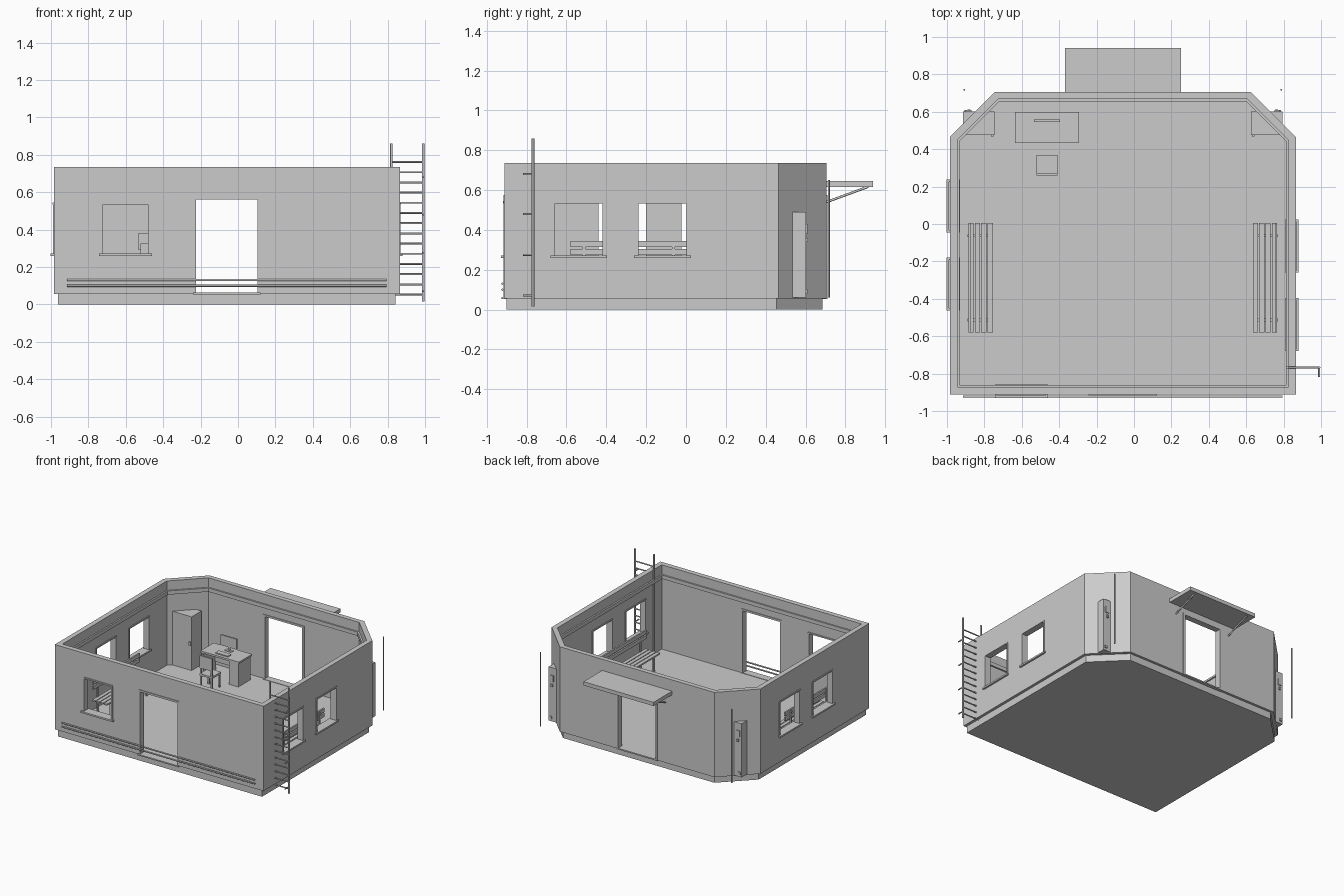
import bpy, bmesh, math
from mathutils import Vector

if "Cube" in bpy.data.objects:
    bpy.data.objects.remove(bpy.data.objects["Cube"])

grey = bpy.data.materials.new("plain_grey")
grey.diffuse_color = (0.6, 0.6, 0.6, 1)
grey.use_nodes = True
grey.node_tree.nodes["Principled BSDF"].inputs["Base Color"].default_value = grey.diffuse_color
CX = -0.06  # symmetry line of the building


def finish(name, bm):
    bmesh.ops.recalc_face_normals(bm, faces=bm.faces)
    me = bpy.data.meshes.new(name)
    bm.to_mesh(me)
    bm.free()
    me.materials.append(grey)
    ob = bpy.data.objects.new(name, me)
    bpy.context.collection.objects.link(ob)
    return ob


def boxes(name, items):
    """One object from boxes given as (x0, x1, y0, y1, z0, z1)."""
    bm = bmesh.new()
    for x0, x1, y0, y1, z0, z1 in items:
        vs = bmesh.ops.create_cube(bm, size=1)["verts"]
        for v in vs:
            v.co = Vector((x1 if v.co.x > 0 else x0, y1 if v.co.y > 0 else y0, z1 if v.co.z > 0 else z0))
    return finish(name, bm)


def rods(name, items, r, sides=8):
    """One object from round rods given as (start, end)."""
    bm = bmesh.new()
    for a, b in items:
        a, b = Vector(a), Vector(b)
        d = b - a
        vs = bmesh.ops.create_cone(bm, cap_ends=True, segments=sides, radius1=r, radius2=r, depth=d.length)["verts"]
        m = d.to_track_quat('Z', 'Y').to_matrix()
        for v in vs:
            v.co = m @ v.co + (a + b) / 2
    ob = finish(name, bm)
    for p in ob.data.polygons:
        p.use_smooth = len(p.vertices) == 4
    return ob


def mirror(items):
    return items + [(2 * CX - b, 2 * CX - a, *rest) for a, b, *rest in items]


def outline(hx, front, back, side_y, back_x):
    """Plan with chamfered back corners."""
    return [(CX - hx, front), (CX + hx, front), (CX + hx, side_y),
            (CX + back_x, back), (CX - back_x, back), (CX - hx, side_y)]


def slab(name, pts, z0, z1):
    bm = bmesh.new()
    f = bm.faces.new([bm.verts.new((x, y, z0)) for x, y in pts])
    ext = bmesh.ops.extrude_face_region(bm, geom=[f])["geom"]
    bmesh.ops.translate(bm, vec=(0, 0, z1 - z0), verts=[v for v in ext if isinstance(v, bmesh.types.BMVert)])
    return finish(name, bm)


def ring(name, outer, inner, z0, z1):
    bm = bmesh.new()
    n = len(outer)
    rows = [[bm.verts.new((x, y, z)) for x, y in pts]
            for pts, z in ((outer, z0), (outer, z1), (inner, z1), (inner, z0))]
    for k in range(4):
        a, b = rows[k], rows[(k + 1) % 4]
        for i in range(n):
            j = (i + 1) % n
            bm.faces.new((a[i], a[j], b[j], b[i]))
    return finish(name, bm)


# Footing, floor and outer walls
slab("footing", outline(0.903, -0.9, 0.685, 0.455, 0.67), 0, 0.056)
outer = outline(0.925, -0.912, 0.705, 0.465, 0.685)
inner = outline(0.885, -0.872, 0.667, 0.448, 0.667)
slab("floor", outline(0.9, -0.89, 0.68, 0.455, 0.67), 0.05, 0.06)
walls = ring("walls", outer, inner, 0.056, 0.735)
# Small ledge round the inside of the walls
ring("wall_ledge", outline(0.89, -0.877, 0.672, 0.45, 0.67),
     outline(0.873, -0.86, 0.655, 0.443, 0.66), 0.63, 0.66)
# Slim front corner strips
boxes("corner_strips", mirror([(-0.985, -0.96, -0.9, -0.89, 0.056, 0.735)]))

# Openings: (wall, centre along the wall)
windows = [("front", -0.602), ("right", -0.538), ("right", -0.118), ("left", 0.097), ("left", -0.32)]
FACE = {"front": (-0.912, -0.872), "back": (0.667, 0.705), "right": (0.825, 0.865), "left": (-0.985, -0.945)}


def on_wall(wall, u0, u1, d0, d1, z0, z1):
    """Box along a wall; d0 and d1 extend it past the wall's two faces."""
    a, b = FACE[wall]
    if wall in ("front", "back"):
        return (u0, u1, a - d0, b + d1, z0, z1)
    return (a - d0, b + d1, u0, u1, z0, z1)


cuts, frames, sills = [], [], []
W, T = 0.12, 0.012
for wall, c in windows:
    cuts.append(on_wall(wall, c - W, c + W, 0.05, 0.05, 0.272, 0.538))
    sills += [on_wall(wall, c - 0.142, c + 0.142, 0.018, 0.014, 0.26, 0.273),
              on_wall(wall, c - 0.128, c + 0.128, 0.006, 0.006, 0.534, 0.545)]
    for s in (-1, 1):
        u = sorted((c + s * W, c + s * (W + T)))
        frames.append(on_wall(wall, u[0], u[1], 0.005, 0.005, 0.273, 0.538))
for wall in ("front", "back"):
    cuts.append(on_wall(wall, CX - 0.165, CX + 0.165, 0.05, 0.05, 0.06, 0.56))
    for s in (-1, 1):
        u = sorted((CX + s * 0.165, CX + s * 0.182))
        frames.append(on_wall(wall, u[0], u[1], 0.005, 0.005, 0.06, 0.56))
    frames.append(on_wall(wall, CX - 0.182, CX + 0.182, 0.005, 0.005, 0.56, 0.575))
    sills.append(on_wall(wall, CX - 0.18, CX + 0.18, 0.015, 0.005, 0.053, 0.063))

cutter = boxes("opening_cutter", cuts)
mod = walls.modifiers.new("openings", 'BOOLEAN')
mod.object, mod.operation, mod.solver = cutter, 'DIFFERENCE', 'EXACT'
bpy.context.view_layer.objects.active = walls
bpy.ops.object.modifier_apply(modifier="openings")
bpy.data.objects.remove(cutter)
boxes("window_and_door_frames", frames)
boxes("sills_and_lintels", sills)

# Pipes along the front
rods("front_pipes", [((-0.915, -0.922, z), (0.795, -0.922, z)) for z in (0.1, 0.13)], 0.006)

# Canopy over the back door with two struts
boxes("canopy", [(-0.37, 0.25, 0.7, 0.94, 0.615, 0.645)])
rods("canopy_struts", [((CX + s * 0.25, 0.705, 0.54), (CX + s * 0.25, 0.915, 0.617)) for s in (-1, 1)], 0.006)

# Ladder on the right wall
LY = -0.768
rods("ladder_rails", [((x, LY, 0.015), (x, LY, 0.86)) for x in (0.82, 0.99)], 0.007)
rods("ladder_rungs", [((0.82, LY, 0.053 + 0.0545 * i), (0.99, LY, 0.053 + 0.0545 * i)) for i in range(14)], 0.005)
rods("ladder_brackets", [((0.99, LY, z), (0.99, -0.818, z)) for z in (0.07, 0.275, 0.48, 0.68)], 0.005)

# Corner cabinets that pass through the chamfered walls, with doors and fittings
boxes("cabinets", mirror([(-0.915, -0.745, 0.477, 0.602, 0.06, 0.49)]))
boxes("cabinet_fittings", mirror([
    (-0.9, -0.87, 0.6, 0.609, 0.38, 0.43), (-0.89, -0.875, 0.6, 0.613, 0.34, 0.36),
    (-0.905, -0.885, 0.6, 0.61, 0.08, 0.1), (-0.765, -0.75, 0.468, 0.48, 0.26, 0.29)]))

# Free-standing poles behind the cabinets
rods("poles", [((CX + s * 0.847, 0.717, 0.06), (CX + s * 0.847, 0.717, 0.65)) for s in (-1, 1)], 0.005)

# Benches along both side walls
B0, B1 = -0.58, 0.005
slats = [(-0.885 + 0.034 * i, -0.857 + 0.034 * i, B0, B1, 0.18, 0.192) for i in range(4)]
backs = [(-0.885, -0.873, B0, B1, z, z + 0.03) for z in (0.275, 0.315)]
legs = []
for y in (-0.52, -0.07):
    legs += [(-0.88, -0.76, y, y + 0.015, 0.165, 0.18), (-0.775, -0.76, y, y + 0.015, 0.06, 0.18),
             (-0.89, -0.88, y, y + 0.015, 0.06, 0.335)]
boxes("bench_slats", mirror(slats + backs))
boxes("bench_legs", mirror(legs))

# Desk with drawer pedestal and side panel
boxes("desk", [(-0.635, -0.295, 0.432, 0.6, 0.25, 0.265), (-0.39, -0.305, 0.44, 0.595, 0.06, 0.25),
               (-0.625, -0.612, 0.44, 0.595, 0.06, 0.25), (-0.612, -0.39, 0.58, 0.592, 0.13, 0.25)])
boxes("computer", [(-0.535, -0.395, 0.545, 0.558, 0.295, 0.378), (-0.475, -0.455, 0.55, 0.556, 0.265, 0.3),
                   (-0.495, -0.435, 0.535, 0.565, 0.265, 0.27), (-0.52, -0.41, 0.457, 0.5, 0.265, 0.273)])

# Chair
chair = [(-0.52, -0.41, 0.258, 0.37, 0.165, 0.18), (-0.52, -0.41, 0.258, 0.27, 0.225, 0.325)]
for x in (-0.518, -0.424):
    chair += [(x, x + 0.012, 0.258, 0.27, 0.06, 0.24), (x, x + 0.012, 0.356, 0.368, 0.06, 0.17)]
boxes("chair", chair)
